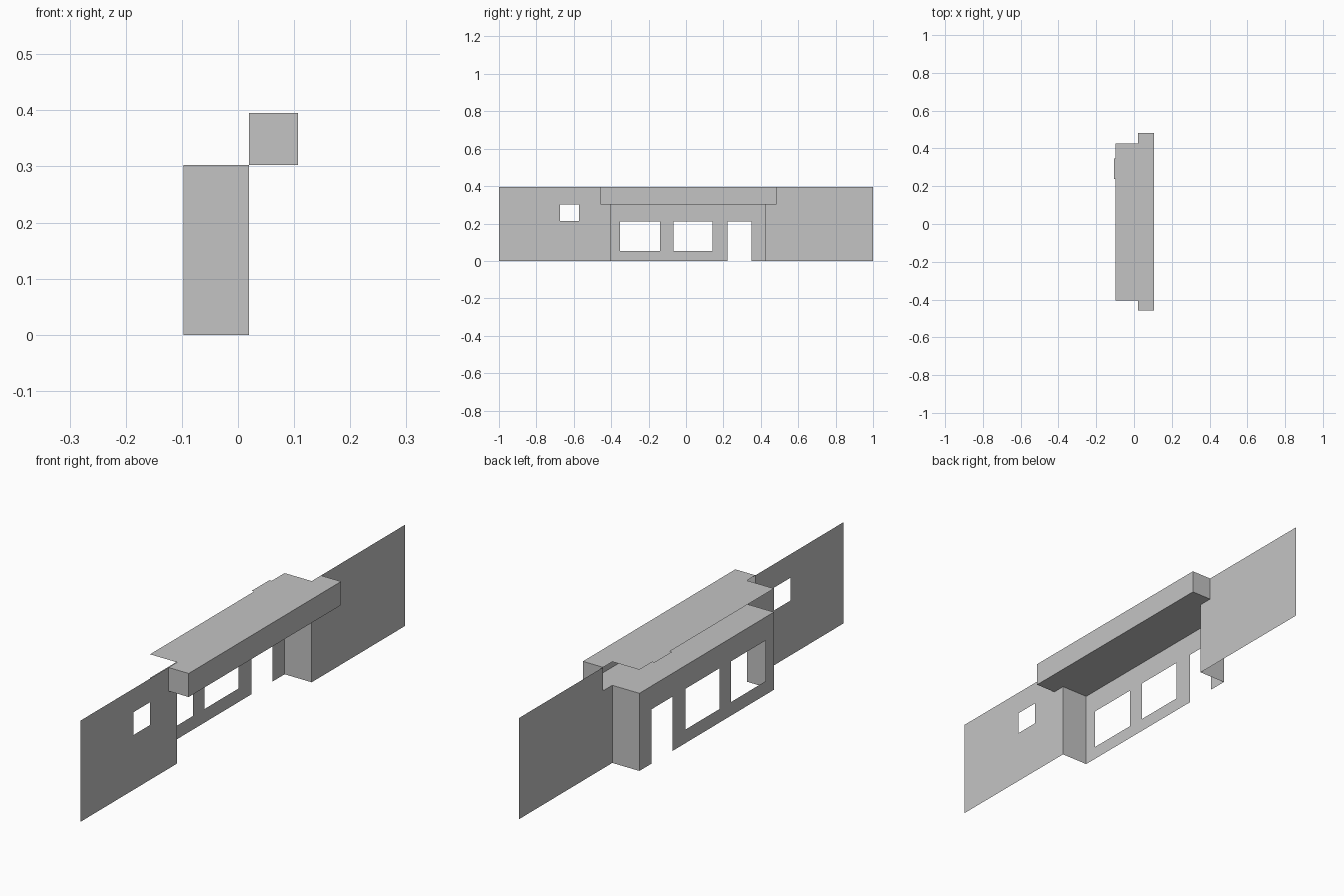
import bpy
import bmesh

cube = bpy.data.objects.get("Cube")
if cube:
    bpy.data.objects.remove(cube, do_unlink=True)

grey = bpy.data.materials.new("plain grey")
grey.use_nodes = True
grey.diffuse_color = (0.55, 0.55, 0.55, 1)
grey.node_tree.nodes["Principled BSDF"].inputs["Base Color"].default_value = grey.diffuse_color

# Main dimensions
WALL_X, BACK_X, FRONT_X = 0.02, -0.097, 0.107
TOP, LINTEL = 0.395, 0.303
REC_A, REC_B = -0.404, 0.426      # recess ends along y
CAN_A, CAN_B = -0.457, 0.483      # canopy ends along y


def sheet(name, axis, level, area, holes=(), flip=False):
    """Flat panel across an axis; area and holes are (u0, u1, v0, v1)."""
    us = sorted({u for r in (area, *holes) for u in r[:2]})
    vs = sorted({v for r in (area, *holes) for v in r[2:]})
    bm = bmesh.new()

    def vert(u, v):
        co = [u, v]
        co.insert(axis, level)
        return bm.verts.new(co)

    for u0, u1 in zip(us, us[1:]):
        for v0, v1 in zip(vs, vs[1:]):
            um, vm = (u0 + u1) / 2, (v0 + v1) / 2
            if any(a < um < b and c < vm < d for a, b, c, d in holes):
                continue
            bm.faces.new([vert(u0, v0), vert(u1, v0), vert(u1, v1), vert(u0, v1)])
    bmesh.ops.remove_doubles(bm, verts=bm.verts, dist=1e-5)
    if flip:
        bmesh.ops.reverse_faces(bm, faces=bm.faces)
    mesh = bpy.data.meshes.new(name)
    bm.to_mesh(mesh)
    bm.free()
    mesh.materials.append(grey)
    obj = bpy.data.objects.new(name, mesh)
    bpy.context.collection.objects.link(obj)
    return obj


X, Y, Z = 0, 1, 2

# Long outer walls, notched where the canopy passes through
sheet("front_wall", X, WALL_X, (-1, REC_A, 0, TOP),
      [(-0.674, -0.572, 0.214, 0.303), (CAN_A, REC_A, LINTEL, TOP)])
sheet("rear_wall", X, WALL_X, (REC_B, 1, 0, TOP), [(REC_B, CAN_B, LINTEL, TOP)])

# Recessed shopfront with two windows and a doorway
sheet("recess_wall", X, BACK_X, (REC_A, REC_B, 0, LINTEL),
      [(-0.352, -0.139, 0.053, 0.212), (-0.068, 0.142, 0.053, 0.212),
       (0.222, 0.35, 0, 0.212)])
sheet("recess_front_side", Y, REC_A, (BACK_X, WALL_X, 0, LINTEL), flip=True)
sheet("recess_rear_side", Y, REC_B, (BACK_X, WALL_X, 0, LINTEL))
sheet("recess_ceiling", Z, LINTEL, (BACK_X, WALL_X, REC_A, REC_B), flip=True)

# Projecting canopy, open toward the recess
sheet("canopy_fascia", X, FRONT_X, (CAN_A, CAN_B, LINTEL, TOP))
sheet("canopy_front_end", Y, CAN_A, (WALL_X, FRONT_X, LINTEL, TOP))
sheet("canopy_rear_end", Y, CAN_B, (WALL_X, FRONT_X, LINTEL, TOP), flip=True)
sheet("canopy_underside", Z, LINTEL, (WALL_X, FRONT_X, CAN_A, CAN_B), flip=True)

# Thin roof sheet with a small tab above the doorway
sheet("canopy_roof", Z, TOP, (WALL_X, FRONT_X, CAN_A, CAN_B))
sheet("recess_roof", Z, TOP, (BACK_X, WALL_X, REC_A, REC_B))
sheet("roof_tab", Z, TOP, (-FRONT_X, BACK_X, 0.238, 0.347))
